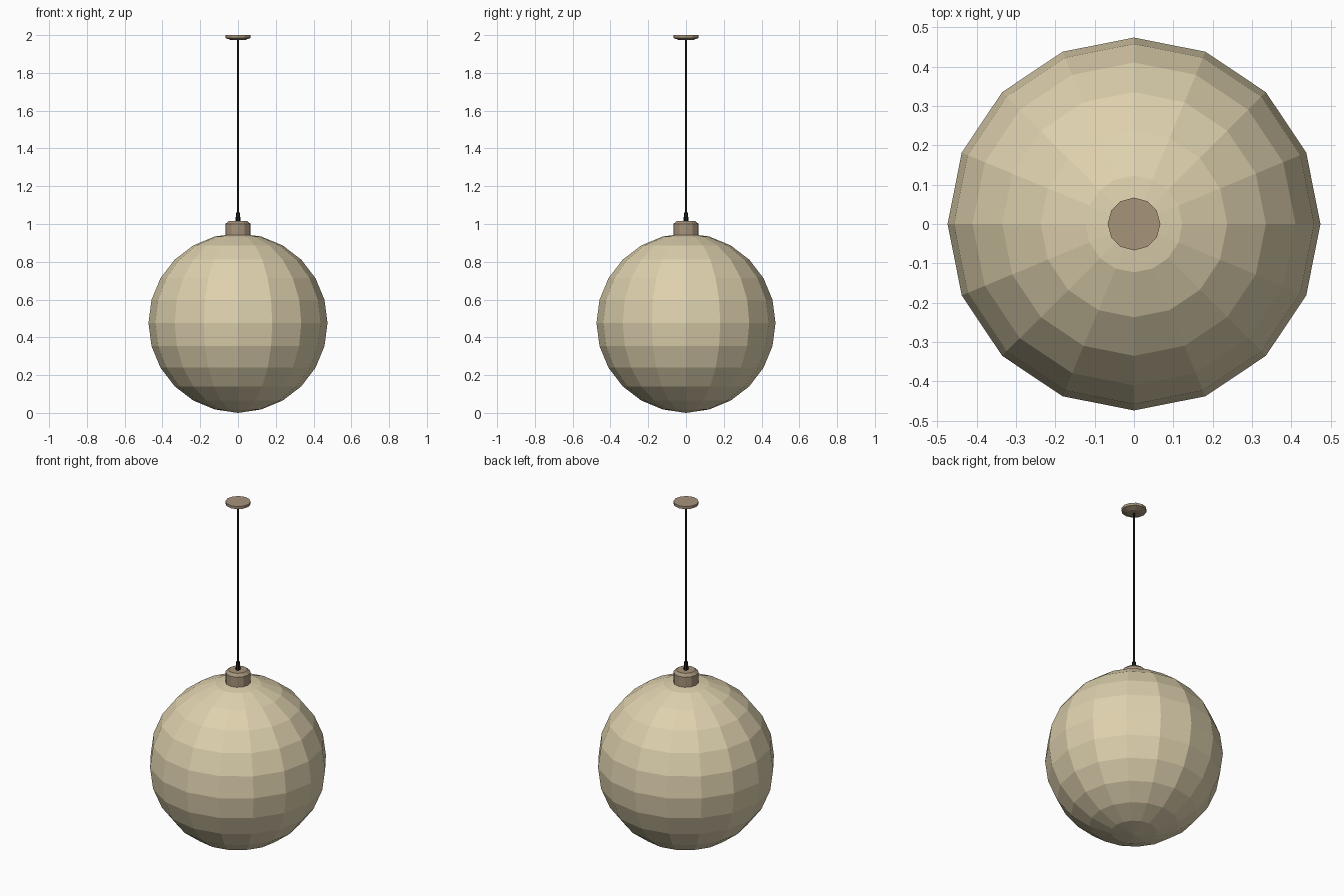
import bpy, bmesh, math

if "Cube" in bpy.data.objects:
    bpy.data.objects.remove(bpy.data.objects["Cube"])


def material(name, rgb):
    """Flat colour given as sRGB 0-255, stored as linear."""
    m = bpy.data.materials.new(name)
    lin = [((c / 255 + 0.055) / 1.055) ** 2.4 for c in rgb]
    m.diffuse_color = (*lin, 1)
    m.use_nodes = True
    m.node_tree.nodes["Principled BSDF"].inputs["Base Color"].default_value = m.diffuse_color
    return m


def lathe(name, profile, sides, mat):
    """Revolve (radius, z) points, bottom to top, into a flat-faced solid."""
    bm = bmesh.new()
    rings = []
    for r, z in profile:
        if r == 0:
            rings.append([bm.verts.new((0, 0, z))] * sides)
        else:
            rings.append([bm.verts.new((r * math.cos(a), r * math.sin(a), z))
                          for a in (math.tau * i / sides for i in range(sides))])
    for low, high in zip(rings, rings[1:]):
        for i in range(sides):
            j = (i + 1) % sides
            bm.faces.new(dict.fromkeys((low[i], low[j], high[j], high[i])))
    # flat caps on open ends
    if profile[0][0] > 0:
        bm.faces.new(rings[0][::-1])
    if profile[-1][0] > 0:
        bm.faces.new(rings[-1])
    bmesh.ops.recalc_face_normals(bm, faces=bm.faces)
    mesh = bpy.data.meshes.new(name)
    bm.to_mesh(mesh)
    bm.free()
    mesh.materials.append(mat)
    ob = bpy.data.objects.new(name, mesh)
    bpy.context.collection.objects.link(ob)
    return ob


cream = material("cream_shade", (222, 209, 174))
bronze = material("bronze_metal", (166, 147, 122))
black = material("black_cable", (34, 34, 34))

# Globe shade: 16 segments by 12 rings
R, CZ = 0.474, 0.476
globe = [(R * math.cos(math.radians(d)) if abs(d) < 90 else 0,
          CZ + R * math.sin(math.radians(d))) for d in range(-90, 91, 15)]
globe[0] = (0, 0.0)
lathe("globe_shade", globe, 16, cream)

# Socket cap with bevelled top
lathe("socket_cap", [(0.067, 0.94), (0.067, 1.0), (0.05, 1.015)], 12, bronze)

# Cable grip and cable
lathe("cable_grip", [(0.013, 1.01), (0.011, 1.06)], 8, black)
lathe("cable", [(0.005, 1.05), (0.005, 1.98)], 8, black)

# Ceiling canopy, tapered underneath
lathe("ceiling_canopy", [(0.035, 1.973), (0.067, 1.985), (0.067, 2.0)], 12, bronze)
